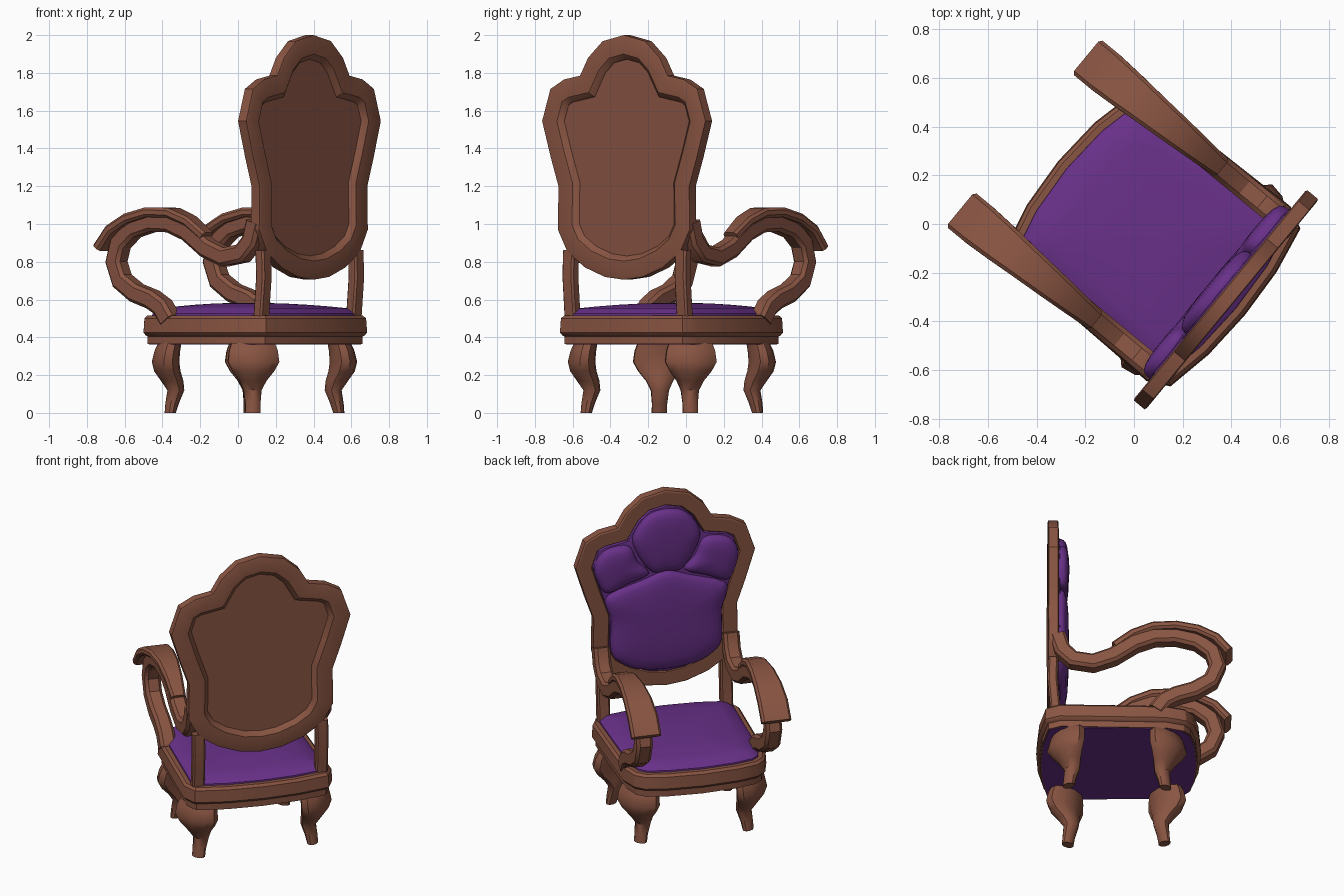
import bpy, bmesh, math
from mathutils import Matrix, Vector

if "Cube" in bpy.data.objects:
    bpy.data.objects.remove(bpy.data.objects["Cube"])

# The chair is built facing local +y, then turned about z
TURN = Matrix.Rotation(math.radians(50.5), 3, 'Z')


def material(name, rgb):
    m = bpy.data.materials.new(name)
    m.diffuse_color = (*rgb, 1)
    m.use_nodes = True
    m.node_tree.nodes["Principled BSDF"].inputs["Base Color"].default_value = m.diffuse_color
    return m


WOOD = material("brown wood", (0.25, 0.09, 0.055))
FABRIC = material("purple fabric", (0.14, 0.03, 0.25))


def loft(name, loops, mat, angle=30):
    """Skin a list of equal-length closed loops and cap both ends."""
    bm = bmesh.new()
    rows = [[bm.verts.new(TURN @ Vector(p)) for p in loop] for loop in loops]
    n = len(rows[0])
    for a, b in zip(rows, rows[1:]):
        for i in range(n):
            j = (i + 1) % n
            bm.faces.new((a[i], a[j], b[j], b[i]))
    bm.faces.new(rows[0])
    bm.faces.new(rows[-1])
    bmesh.ops.recalc_face_normals(bm, faces=bm.faces)
    me = bpy.data.meshes.new(name)
    bm.to_mesh(me)
    bm.free()
    me.materials.append(mat)
    ob = bpy.data.objects.new(name, me)
    bpy.context.collection.objects.link(ob)
    bpy.context.view_layer.objects.active = ob
    ob.select_set(True)
    bpy.ops.object.shade_smooth_by_angle(angle=math.radians(angle))
    ob.select_set(False)
    return ob


def mirrored(half):
    """Complete a half outline that starts and ends on the centre line."""
    return half + [(-x, y) for x, y in half[-2:0:-1]]


def inset(pts, d):
    """Offset a closed clockwise outline inwards by d."""
    out = []
    n = len(pts)
    for i in range(n):
        p, a, b = Vector(pts[i]), Vector(pts[i - 1]), Vector(pts[(i + 1) % n])
        e1, e2 = (p - a).normalized(), (b - p).normalized()
        n1, n2 = Vector((e1.y, -e1.x)), Vector((e2.y, -e2.x))
        m = (n1 + n2).normalized()
        out.append(tuple(p + m * d / max(m.dot(n1), 0.6)))
    return out


def scaled(pts, s):
    c = sum((Vector(p) for p in pts), Vector((0, 0))) / len(pts)
    return [tuple(c + (Vector(p) - c) * s) for p in pts]


def rounded(pts, steps=3):
    """Catmull-Rom smoothing of a closed outline."""
    out, n = [], len(pts)
    for i in range(n):
        a, b, c, d = (Vector(pts[(i + k) % n]) for k in (-1, 0, 1, 2))
        for k in range(steps):
            t = k / steps
            out.append(tuple(0.5 * (2 * b + (c - a) * t + (2 * a - 5 * b + 4 * c - d) * t * t
                                    + (3 * b - a - 3 * c + d) * t ** 3)))
    return out


def flat(pts, z):
    return [(x, y, z) for x, y in pts]


def upright(pts, y):
    return [(x, y, z) for x, z in pts]


# Seat frame with a groove, fabric underside and domed cushion
seat = mirrored([(0, .405), (.22, .39), (.35, .36), (.41, .31), (.45, .19), (.465, -.45),
                 (.42, -.54), (.22, -.578), (0, -.59)])
loft("seat_frame", [flat(inset(seat, d), z) for z, d in
     ((.365, .022), (.405, .022), (.41, .012), (.425, .0), (.50, .005), (.515, .02), (.515, .06))], WOOD)
loft("seat_underside", [flat(inset(seat, .03), .361), flat(inset(seat, .03), .37)], FABRIC)
edge = inset(seat, .085)
loft("seat_cushion", [flat(inset(seat, .045), .50), flat(inset(seat, .047), .525), flat(edge, .553)]
     + [flat(scaled(edge, s), .553 + .03 * (1 - s * s)) for s in (.8, .6, .4, .2)], FABRIC)

# Back frame: scalloped plate recessed on both faces
back = mirrored([(0, 2.0), (.145, 1.968), (.245, 1.88), (.30, 1.785), (.41, 1.765), (.503, 1.715),
                 (.56, 1.545), (.50, 1.35), (.448, 1.2), (.452, .97), (.385, .85), (.266, .77),
                 (.13, .72), (0, .705)])
loft("back_frame", [upright(inset(back, d), y) for y, d in
     ((-.492, .125), (-.50, .12), (-.52, .098), (-.522, .01), (-.518, 0), (-.462, 0), (-.457, .008),
      (-.457, .09), (-.475, .10))], WOOD)
loft("back_cushion_base", [upright(inset(back, d), y) for y, d in
     ((-.48, .097), (-.452, .10), (-.445, .125))], FABRIC)


# Puffed pads on the back
def pad(name, outline):
    o = rounded(outline)
    rings = [(1, -.47), (1, -.44), (.97, -.424), (.9, -.412), (.75, -.402), (.5, -.396), (.2, -.393)]
    loft(name, [upright(scaled(o, s), y) for s, y in rings], FABRIC, 60)


pad("lower_back_pad", mirrored([(0, 1.475), (.15, 1.43), (.36, 1.36), (.375, 1.28), (.345, 1.18),
                                (.345, .98), (.29, .90), (.18, .845), (0, .825)]))
pad("top_back_pad", mirrored([(0, 1.885), (.10, 1.865), (.17, 1.80), (.21, 1.72), (.20, 1.65),
                              (.15, 1.55), (.08, 1.475), (0, 1.48)]))
for s, side in ((1, "left"), (-1, "right")):
    pad("upper_pad_" + side, [(s * x, z) for x, z in
        ((.11, 1.475), (.18, 1.56), (.225, 1.66), (.30, 1.675), (.40, 1.645), (.45, 1.55),
         (.42, 1.43), (.37, 1.375), (.25, 1.42))])


def ribbon(name, x, path, sizes, mat, chamfer):
    """Sweep a chamfered bar along a (y, z) path at a constant x."""
    loops = []
    for i, p in enumerate(path):
        a, b = Vector(path[max(i - 1, 0)]), Vector(path[min(i + 1, len(path) - 1)])
        t = (b - a).normalized()
        nrm = Vector((-t.y, t.x))
        w, h = sizes(i / (len(path) - 1))
        c = chamfer
        sec = [(w, h - c), (w - c, h), (c - w, h), (-w, h - c),
               (-w, c - h), (c - w, -h), (w - c, -h), (w, c - h)]
        loops.append([(x + q, p[0] + nrm.x * r, p[1] + nrm.y * r) for q, r in sec])
    return loft(name, loops, mat)


arm = [(-.465, 1.01), (-.435, .91), (-.37, .845), (-.25, .825), (-.13, .87), (0, .96), (.12, 1.005),
       (.25, 1.01), (.38, .975), (.47, .90), (.50, .80), (.46, .70), (.36, .635), (.25, .60),
       (.18, .56), (.13, .49)]
rest = [(-.12, .935), (-.01, 1.015), (.11, 1.06), (.25, 1.062), (.38, 1.03), (.49, .97), (.57, .875)]

for s, side in ((1, "left"), (-1, "right")):
    # Scrolled arm with a widening rest on top
    ribbon("arm_" + side, s * .405, arm, lambda t: (.05, .05), WOOD, .018)
    ribbon("arm_rest_" + side, s * .407, rest, lambda t: (.045 + .047 * min(1, t * 1.3), .026), WOOD, .014)
    # Posts that carry the back
    ribbon("back_post_" + side, s * .385, [(-.475, .48), (-.485, .6), (-.495, .72), (-.49, .86)],
           lambda t: (.038, .03), WOOD, .01)
    # Cabriole legs: (z, outward shift, half depth, half width)
    for fx, fy, d, end in ((.33, .18, 1, "front"), (.35, -.39, -1, "back")):
        out, across = Vector((s, d)) / math.sqrt(2), Vector((s, -d)) / math.sqrt(2)
        loops = []
        for z, o, hd, hw in ((0, .01, .03, .042), (.05, .0, .036, .042), (.12, -.02, .045, .05),
                             (.17, .0, .06, .075), (.22, .025, .07, .115), (.27, .035, .073, .143),
                             (.33, .025, .068, .135), (.37, .012, .062, .12)):
            ring = []
            for k in range(10):
                a = math.tau * k / 10
                q = Vector((fx * s, fy)) + out * (o + hd * math.cos(a)) + across * hw * math.sin(a)
                ring.append((q.x, q.y, z))
            loops.append(ring)
        loft(end + "_leg_" + side, loops, WOOD, 40)
